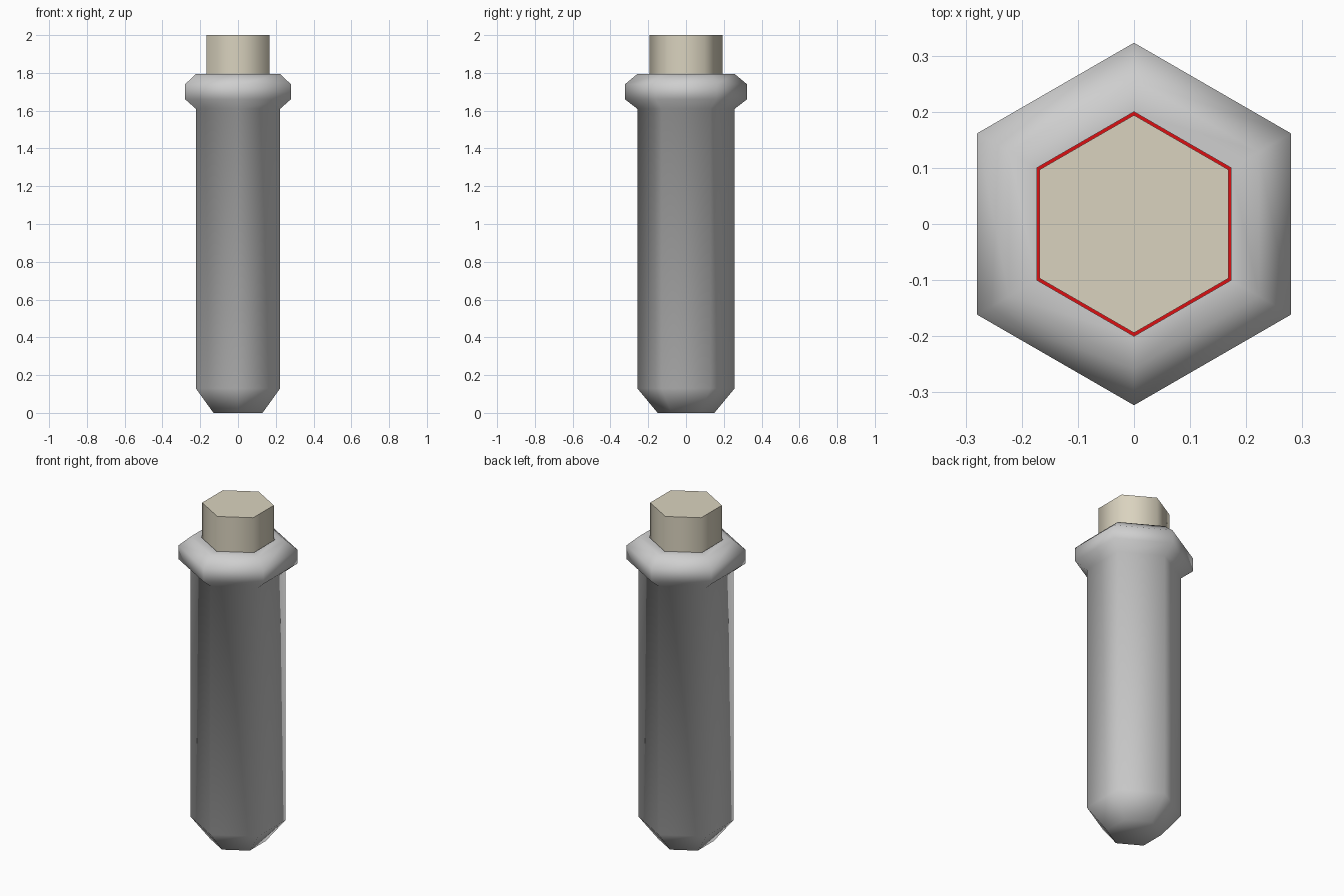
import bpy, bmesh, math

cube = bpy.data.objects.get("Cube")
if cube:
    bpy.data.objects.remove(cube, do_unlink=True)

SIDES = 6


def material(name, color):
    mat = bpy.data.materials.new(name)
    mat.use_nodes = True
    mat.diffuse_color = (*color, 1)
    mat.node_tree.nodes["Principled BSDF"].inputs["Base Color"].default_value = (*color, 1)
    return mat


def lathe(name, profile, mat, smooth_angle):
    """Six-sided turned part from (radius, height) points, capped at both ends."""
    bm = bmesh.new()
    rings = []
    for r, z in profile:
        angles = [math.pi / 2 + math.tau * i / SIDES for i in range(SIDES)]
        rings.append([bm.verts.new((r * math.cos(a), r * math.sin(a), z)) for a in angles])
    for low, high in zip(rings, rings[1:]):
        for i in range(SIDES):
            j = (i + 1) % SIDES
            bm.faces.new((low[i], low[j], high[j], high[i]))
    bm.faces.new(rings[0][::-1])
    bm.faces.new(rings[-1])
    bmesh.ops.recalc_face_normals(bm, faces=bm.faces)
    mesh = bpy.data.meshes.new(name)
    bm.to_mesh(mesh)
    bm.free()
    mesh.materials.append(mat)
    obj = bpy.data.objects.new(name, mesh)
    bpy.context.collection.objects.link(obj)
    bpy.ops.object.select_all(action="DESELECT")
    obj.select_set(True)
    bpy.context.view_layer.objects.active = obj
    bpy.ops.object.shade_smooth_by_angle(angle=math.radians(smooth_angle))
    return obj


glass = material("pale grey glass", (0.62, 0.62, 0.62))
cork = material("beige cork", (0.70, 0.65, 0.52))
red = material("red liquid", (0.70, 0.005, 0.006))

# Hollow tube: tapered foot, straight body, flared lip, then the inner wall
lathe("glass_tube", [
    (0.15, 0), (0.258, 0.13), (0.258, 1.61),
    (0.323, 1.66), (0.323, 1.74), (0.257, 1.795),
    (0.2, 1.795), (0.2, 1.66), (0.235, 1.6),
    (0.235, 0.15), (0.14, 0.03),
], glass, 75)

# Liquid filling the tube below the stopper
lathe("liquid", [(0.135, 0.04), (0.228, 0.16), (0.228, 1.5)], red, 65)

# Stopper sitting in the neck with a hairline gap
lathe("cork_stopper", [(0.194, 1.62), (0.194, 2)], cork, 65)
